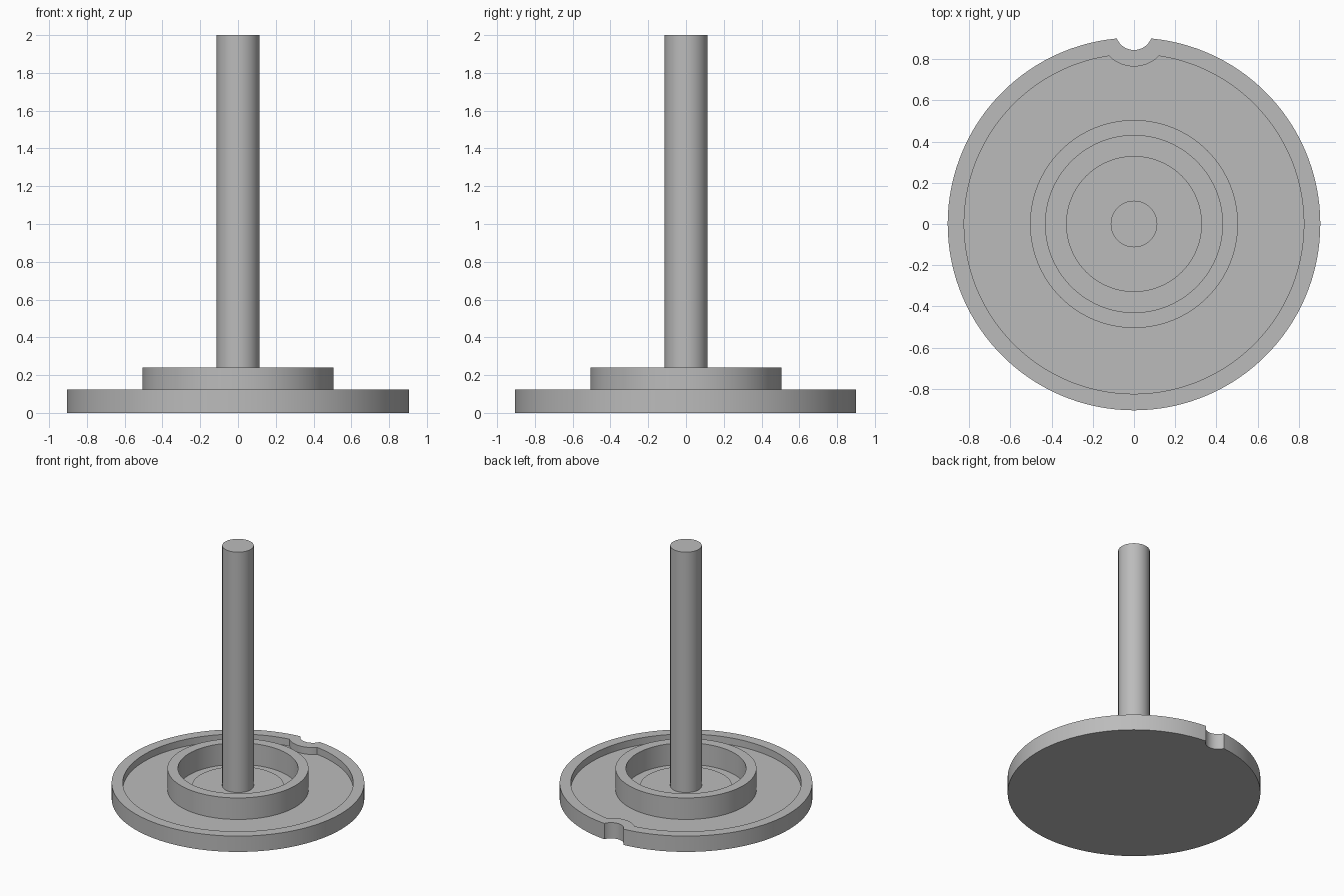
import bpy, bmesh, math

cube = bpy.data.objects.get("Cube")
if cube:
    bpy.data.objects.remove(cube, do_unlink=True)

grey = bpy.data.materials.new("plain_grey")
grey.use_nodes = True
colour = (0.5, 0.5, 0.5, 1)
grey.diffuse_color = colour
grey.node_tree.nodes["Principled BSDF"].inputs["Base Color"].default_value = colour

FLOOR, RIM, COLLAR = 0.07, 0.125, 0.24   # tray floor, rim top, collar top
NOTCH_Y = 0.935                          # centre of the round notch


def arc(cx, cy, r, start, end, steps):
    return [(cx + r * math.cos(start + (end - start) * i / steps),
             cy + r * math.sin(start + (end - start) * i / steps))
            for i in range(steps + 1)]


def circle(r, steps=96):
    return arc(0, 0, r, 0, math.tau, steps)[:-1]


def notched_circle(r, bite):
    """Circle of radius r with a round bite taken out of its back edge."""
    y = (r * r + NOTCH_Y ** 2 - bite ** 2) / (2 * NOTCH_Y)
    x = math.sqrt(r * r - y * y)
    right = math.atan2(y, x)
    big = arc(0, 0, r, math.pi - right, math.tau + right, 120)
    a = math.atan2(y - NOTCH_Y, x)
    small = arc(0, NOTCH_Y, bite, a, -math.pi - a, 20)
    return big + small[1:-1]


def loft(name, sections):
    """Join outlines at given heights into one capped solid."""
    bm = bmesh.new()
    rings = [[bm.verts.new((x, y, z)) for x, y in pts] for pts, z in sections]
    for low, high in zip(rings, rings[1:]):
        for i in range(len(low)):
            j = (i + 1) % len(low)
            bm.faces.new((low[i], low[j], high[j], high[i]))
    bm.faces.new(rings[0][::-1])
    bm.faces.new(rings[-1])
    mesh = bpy.data.meshes.new(name)
    bm.to_mesh(mesh)
    bm.free()
    mesh.materials.append(grey)
    obj = bpy.data.objects.new(name, mesh)
    bpy.context.collection.objects.link(obj)
    bpy.ops.object.select_all(action="DESELECT")
    obj.select_set(True)
    bpy.context.view_layer.objects.active = obj
    bpy.ops.object.shade_smooth_by_angle(angle=math.radians(30))
    return obj


# Shallow tray with a raised rim that follows the notch
outer, inner = notched_circle(0.905, 0.09), notched_circle(0.825, 0.17)
loft("base_tray", [(outer, 0), (outer, RIM), (inner, RIM), (inner, FLOOR)])

# Raised collar around the centre, open at the top
loft("collar", [(circle(0.505), FLOOR - 0.02), (circle(0.505), COLLAR),
                (circle(0.43), COLLAR), (circle(0.43), FLOOR)])

# Low step inside the collar and the tall centre post
loft("post_step", [(circle(0.33), FLOOR - 0.01), (circle(0.33), 0.1)])
loft("centre_post", [(circle(0.113), FLOOR), (circle(0.113), 2)])
